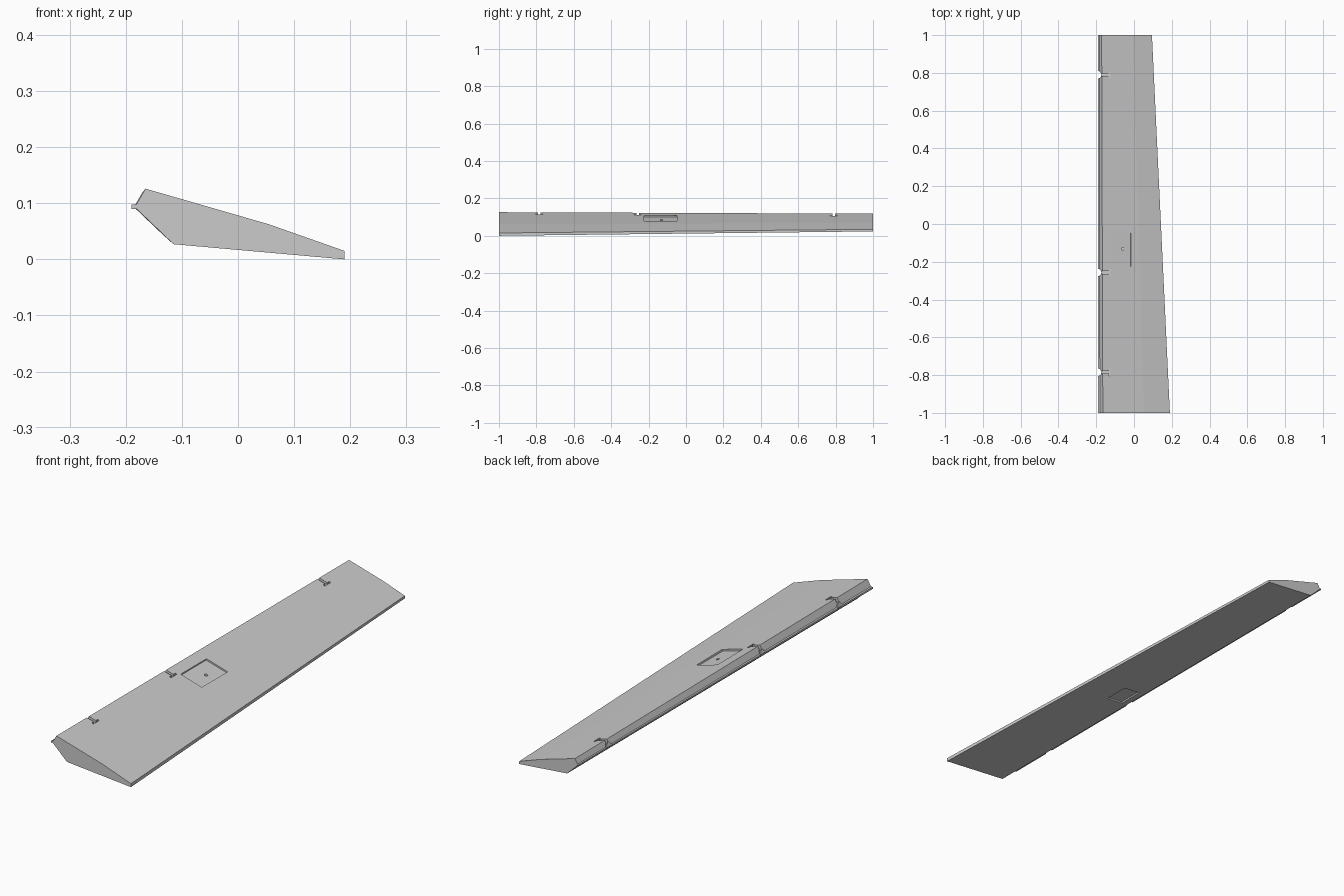
import bpy, bmesh, math
from mathutils import Matrix, Vector

if "Cube" in bpy.data.objects:
    bpy.data.objects.remove(bpy.data.objects["Cube"])

PIVOT = (-0.19, 0.094)      # hinge line the section tapers towards
# section (x, z) at the wide end
SECTION = [(-0.19, 0.090), (-0.19, 0.098), (-0.181, 0.098), (-0.165, 0.126),
           (0.055, 0.0625), (0.19, 0.015), (0.19, 0.0), (-0.115, 0.027),
           (-0.181, 0.090)]


def taper(y):
    return 1.0 - 0.25 * (y + 1) / 2


def at(p, y):
    k = taper(y)
    return Vector((PIVOT[0] + (p[0] - PIVOT[0]) * k, y,
                   PIVOT[1] + (p[1] - PIVOT[1]) * k))


def surface(a, b, x, y):
    """Height and x-slope of the face between section points a and b."""
    p, q = at(SECTION[a], y), at(SECTION[b], y)
    s = (q.z - p.z) / (q.x - p.x)
    return p.z + (x - p.x) * s, s


def new_object(name, bm):
    bmesh.ops.recalc_face_normals(bm, faces=bm.faces)
    me = bpy.data.meshes.new(name)
    bm.to_mesh(me)
    bm.free()
    ob = bpy.data.objects.new(name, me)
    bpy.context.collection.objects.link(ob)
    return ob


# tapered flap body lofted between two end sections
bm = bmesh.new()
ends = [[bm.verts.new(at(p, y)) for p in SECTION] for y in (-1, 1)]
n = len(SECTION)
for ring in ends:
    bm.faces.new(ring)
for i in range(n):
    j = (i + 1) % n
    bm.faces.new((ends[0][i], ends[0][j], ends[1][j], ends[1][i]))
flap = new_object("control_flap", bm)


def cut(cutter):
    cutter.hide_render = True
    m = flap.modifiers.new("cut", 'BOOLEAN')
    m.operation, m.solver, m.object = 'DIFFERENCE', 'EXACT', cutter
    bpy.context.view_layer.objects.active = flap
    bpy.ops.object.modifier_apply(modifier=m.name)
    bpy.data.objects.remove(cutter)


def box(center, size, slope=0.0):
    bm = bmesh.new()
    mat = (Matrix.Translation(center) @ Matrix.Rotation(-math.atan(slope), 4, 'Y')
           @ Matrix.Diagonal((*size, 1)))
    bmesh.ops.create_cube(bm, size=1, matrix=mat)
    return new_object("cutter_box", bm)


def cylinder(center, r, h, seg=24):
    bm = bmesh.new()
    bmesh.ops.create_cone(bm, cap_ends=True, segments=seg, radius1=r, radius2=r,
                          depth=h, matrix=Matrix.Translation(center))
    return new_object("cutter_cylinder", bm)


# hinge cutouts: round leading-edge notch plus T-shaped slot
for y in (-0.785, -0.257, 0.79):
    peak = at(SECTION[3], y).z
    cut(cylinder((-0.193, y, 0.09), 0.02, 0.2))
    cut(box((-0.158, y, peak - 0.018 + 0.03), (0.064, 0.014, 0.06)))
    cut(box((-0.129, y, peak - 0.018 + 0.03), (0.008, 0.040, 0.06)))

# access hatch recess on the upper face, with a small hole in its floor
HY = -0.136
z, s = surface(3, 4, -0.066, HY)
cut(box((-0.066, HY, z), (0.105, 0.176, 0.014), s))
z, s = surface(3, 4, -0.06, HY)
cut(cylinder((-0.06, HY + 0.005, z), 0.007, 0.035, 12))

# smaller recess on the lower face
z, s = surface(7, 6, -0.055, HY)
cut(box((-0.055, HY, z), (0.08, 0.112, 0.012), s))
